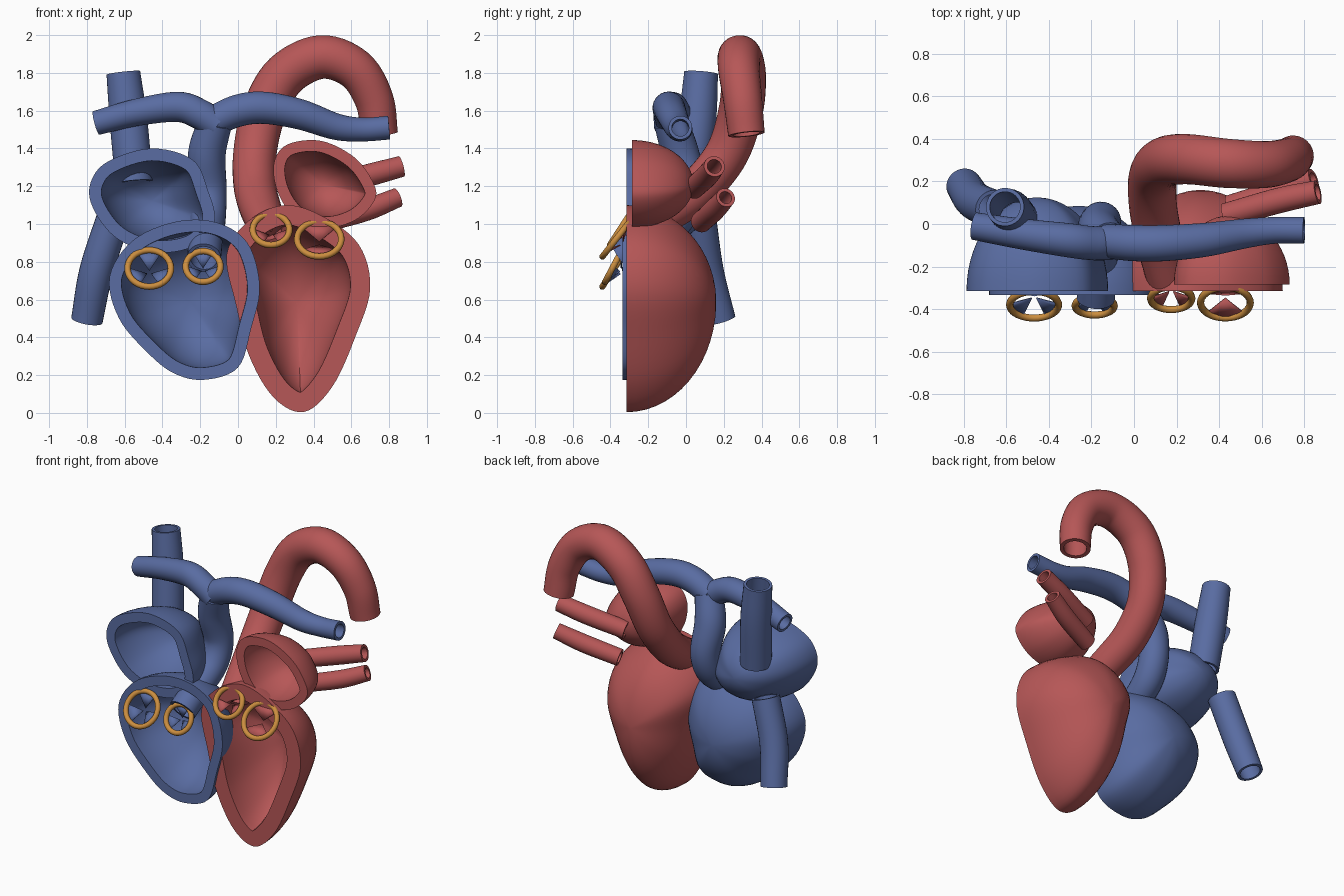
import bpy, bmesh, math
from mathutils import Vector, Matrix

cube = bpy.data.objects.get("Cube")
if cube:
    bpy.data.objects.remove(cube, do_unlink=True)


def material(name, rgb):
    m = bpy.data.materials.new(name)
    m.use_nodes = True
    m.diffuse_color = (*rgb, 1)
    m.node_tree.nodes["Principled BSDF"].inputs["Base Color"].default_value = (*rgb, 1)
    return m


BLUE = material("vein blue", (0.10, 0.15, 0.36))
RED = material("artery red", (0.47, 0.095, 0.095))
GOLD = material("valve gold", (0.60, 0.27, 0.05))


def finish(name, bm, mat, angle=40):
    bmesh.ops.recalc_face_normals(bm, faces=bm.faces)
    me = bpy.data.meshes.new(name)
    bm.to_mesh(me)
    bm.free()
    me.materials.append(mat)
    ob = bpy.data.objects.new(name, me)
    bpy.context.collection.objects.link(ob)
    bpy.ops.object.select_all(action="DESELECT")
    ob.select_set(True)
    bpy.context.view_layer.objects.active = ob
    bpy.ops.object.shade_smooth_by_angle(angle=math.radians(angle))
    return ob


def loft(rings, wrap):
    """Skin closed rings; either wrap the last to the first or cap both ends."""
    bm = bmesh.new()
    rows = [[bm.verts.new(p) for p in r] for r in rings]
    n = len(rows[0])
    for a, b in zip(rows, rows[1:] + (rows[:1] if wrap else [])):
        for i in range(n):
            j = (i + 1) % n
            bm.faces.new((a[i], a[j], b[j], b[i]))
    if not wrap:
        bm.faces.new(rows[0])
        bm.faces.new(rows[-1])
    return bm


def spline(pts, steps, closed=False):
    """Catmull-Rom samples through vectors of any length."""
    pts = [Vector(p) for p in pts]
    n = len(pts)
    if closed:
        get = lambda i: pts[i % n]
    else:
        ends = (2 * pts[0] - pts[1], 2 * pts[-1] - pts[-2])
        get = lambda i: ends[0] if i < 0 else ends[1] if i >= n else pts[i]
    out = []
    for i in range(n if closed else n - 1):
        a, b, c, d = (get(i + k) for k in (-1, 0, 1, 2))
        for s in range(steps):
            t = s / steps
            out.append(0.5 * (2 * b + (c - a) * t + (2 * a - 5 * b + 4 * c - d) * t ** 2
                              + (3 * b - a - 3 * c + d) * t ** 3))
    return out if closed else out + [pts[-1]]


def chamber(name, mat, outline, front, depth, wall):
    """Open half-shell: an outline in x, z domed backwards, with a thick wall."""
    outer = spline(outline, 6, True)
    n = len(outer)
    inner = []
    mid = sum(outer, Vector((0, 0))) / n
    for i, p in enumerate(outer):
        t = (outer[(i + 1) % n] - outer[i - 1]).normalized()
        side = Vector((-t.y, t.x))
        inner.append(p + side * (wall if side.dot(mid - p) > 0 else -wall))

    def dome(loop, deep):
        rings = []
        for k in range(15):
            a = math.radians(88) * k / 14
            rings.append([(mid + (p - mid) * math.cos(a)).to_3d().xzy
                          + Vector((0, front + deep * math.sin(a), 0)) for p in loop])
        return rings

    finish(name, loft(dome(outer, depth)[::-1] + dome(inner, depth - wall), False), mat, 50)


def vessel(name, mat, path, wall=0.018, sides=28):
    """Hollow tube through points of x, y, z, radius."""
    pts = spline([Vector(p) for p in path], 7)
    pos = [p.to_3d() for p in pts]
    rad = [p[3] for p in pts]
    outer, inner = [], []
    normal = Vector((0.3, 1, 0.2))
    for i, p in enumerate(pos):
        t = (pos[min(i + 1, len(pos) - 1)] - pos[max(i - 1, 0)]).normalized()
        normal = (normal - t * normal.dot(t)).normalized()
        other = t.cross(normal)
        dirs = [normal * math.cos(a) + other * math.sin(a)
                for a in (math.tau * k / sides for k in range(sides))]
        outer.append([p + d * rad[i] for d in dirs])
        inner.append([p + d * (rad[i] - wall) for d in dirs])
    finish(name, loft(outer + inner[::-1], True), mat, 50)


def valve(name, mat, centre, radius, tilt, flaps):
    """Tilted gold ring with thin pointed leaflets."""
    tube = 0.017
    place = Matrix.Translation(centre) @ Matrix.Rotation(math.radians(90 - tilt), 4, "X")
    rings = []
    for i in range(36):
        a = math.tau * i / 36
        rings.append([place @ Vector(((radius + tube * math.cos(b)) * math.cos(a),
                                      (radius + tube * math.cos(b)) * math.sin(a),
                                      tube * math.sin(b)))
                      for b in (math.tau * k / 10 for k in range(10))])
    finish(name + "_ring", loft(rings, True), GOLD)
    bm = bmesh.new()
    for f in range(flaps):
        mid = math.tau * f / flaps + math.pi / 2
        half = 0.55 * math.pi / flaps
        arc = [Vector((radius * math.cos(mid + half * s), radius * math.sin(mid + half * s), 0))
               for s in (-1, -0.5, 0, 0.5, 1)]
        tip = Vector((0.1 * radius * math.cos(mid), 0.1 * radius * math.sin(mid), -0.04))
        bm.faces.new([bm.verts.new(place @ v) for v in arc + [tip]])
    ob = finish(name + "_leaflets", bm, mat)
    ob.modifiers.new("thickness", "SOLIDIFY").thickness = 0.006


# Four open chambers
chamber("left_ventricle", RED,
        [(0.35, 0.005), (0.50, 0.14), (0.62, 0.40), (0.70, 0.66), (0.64, 0.89), (0.45, 1.04),
         (0.25, 1.10), (0.06, 1.02), (-0.06, 0.84), (-0.01, 0.57), (0.06, 0.30), (0.19, 0.08)],
        -0.315, 0.475, 0.105)
chamber("right_ventricle", BLUE,
        [(-0.18, 0.175), (0.0, 0.24), (0.07, 0.45), (0.115, 0.67), (0.05, 0.90), (-0.12, 1.01),
         (-0.34, 1.01), (-0.56, 0.91), (-0.68, 0.72), (-0.63, 0.50), (-0.48, 0.32), (-0.34, 0.21)],
        -0.335, 0.42, 0.065)
chamber("right_atrium", BLUE,
        [(-0.77, 1.09), (-0.78, 1.22), (-0.69, 1.33), (-0.46, 1.40), (-0.24, 1.34), (-0.16, 1.18),
         (-0.125, 1.01), (-0.24, 0.88), (-0.45, 0.85), (-0.65, 0.93)],
        -0.315, 0.44, 0.065)
chamber("left_atrium", RED,
        [(0.72, 1.12), (0.72, 1.21), (0.62, 1.35), (0.44, 1.44), (0.26, 1.42), (0.19, 1.32),
         (0.21, 1.17), (0.30, 1.04), (0.46, 0.98), (0.62, 1.02)],
        -0.285, 0.325, 0.06)

# Veins into the right atrium
vessel("upper_body_vein", BLUE,
       [(-0.607, 0.08, 1.80, 0.09), (-0.58, 0.06, 1.55, 0.10), (-0.55, 0.02, 1.22, 0.10)])
vessel("lower_body_vein", BLUE,
       [(-0.80, 0.18, 0.49, 0.084), (-0.75, 0.11, 0.75, 0.09), (-0.66, 0.07, 1.03, 0.09)])

# Lung artery trunk and its two branches
vessel("lung_artery_trunk", BLUE,
       [(-0.18, -0.35, 0.82, 0.09), (-0.17, -0.20, 0.92, 0.09), (-0.16, -0.05, 1.03, 0.095),
        (-0.155, 0.01, 1.18, 0.095), (-0.165, -0.03, 1.37, 0.10), (-0.12, -0.08, 1.54, 0.09)])
vessel("lung_artery_left_branch", BLUE,
       [(-0.14, -0.08, 1.54, 0.08), (0.0, -0.09, 1.60, 0.085), (0.14, -0.09, 1.615, 0.085),
        (0.33, -0.075, 1.58, 0.08), (0.52, -0.045, 1.515, 0.07), (0.66, -0.03, 1.50, 0.063),
        (0.80, -0.03, 1.51, 0.063)])
vessel("lung_artery_right_branch", BLUE,
       [(-0.75, -0.01, 1.535, 0.065), (-0.54, -0.045, 1.59, 0.072), (-0.32, -0.075, 1.62, 0.08),
        (-0.20, -0.09, 1.58, 0.08), (-0.11, -0.09, 1.52, 0.08)])

# Main body artery: back out of the ventricle, up and over
vessel("body_artery_arch", RED,
       [(0.16, -0.26, 0.98, 0.10), (0.12, -0.08, 1.08, 0.11), (0.09, 0.08, 1.20, 0.113),
        (0.09, 0.22, 1.38, 0.115), (0.14, 0.29, 1.60, 0.118), (0.25, 0.305, 1.79, 0.118),
        (0.44, 0.285, 1.884, 0.116), (0.62, 0.28, 1.82, 0.11), (0.72, 0.30, 1.66, 0.103),
        (0.75, 0.32, 1.475, 0.097)], 0.025)

# Lung veins into the left atrium
vessel("upper_lung_vein", RED,
       [(0.865, 0.15, 1.305, 0.056), (0.68, 0.11, 1.255, 0.06), (0.43, 0.04, 1.19, 0.058)])
vessel("lower_lung_vein", RED,
       [(0.845, 0.21, 1.14, 0.052), (0.68, 0.15, 1.075, 0.058), (0.45, 0.08, 1.01, 0.056)])

# Valves
valve("right_inlet_valve", BLUE, (-0.47, -0.38, 0.765), 0.115, 33, 3)
valve("right_outlet_valve", BLUE, (-0.185, -0.385, 0.775), 0.092, 28, 3)
valve("left_outlet_valve", RED, (0.175, -0.35, 0.97), 0.097, 33, 3)
valve("left_inlet_valve", RED, (0.43, -0.37, 0.92), 0.117, 38, 2)
